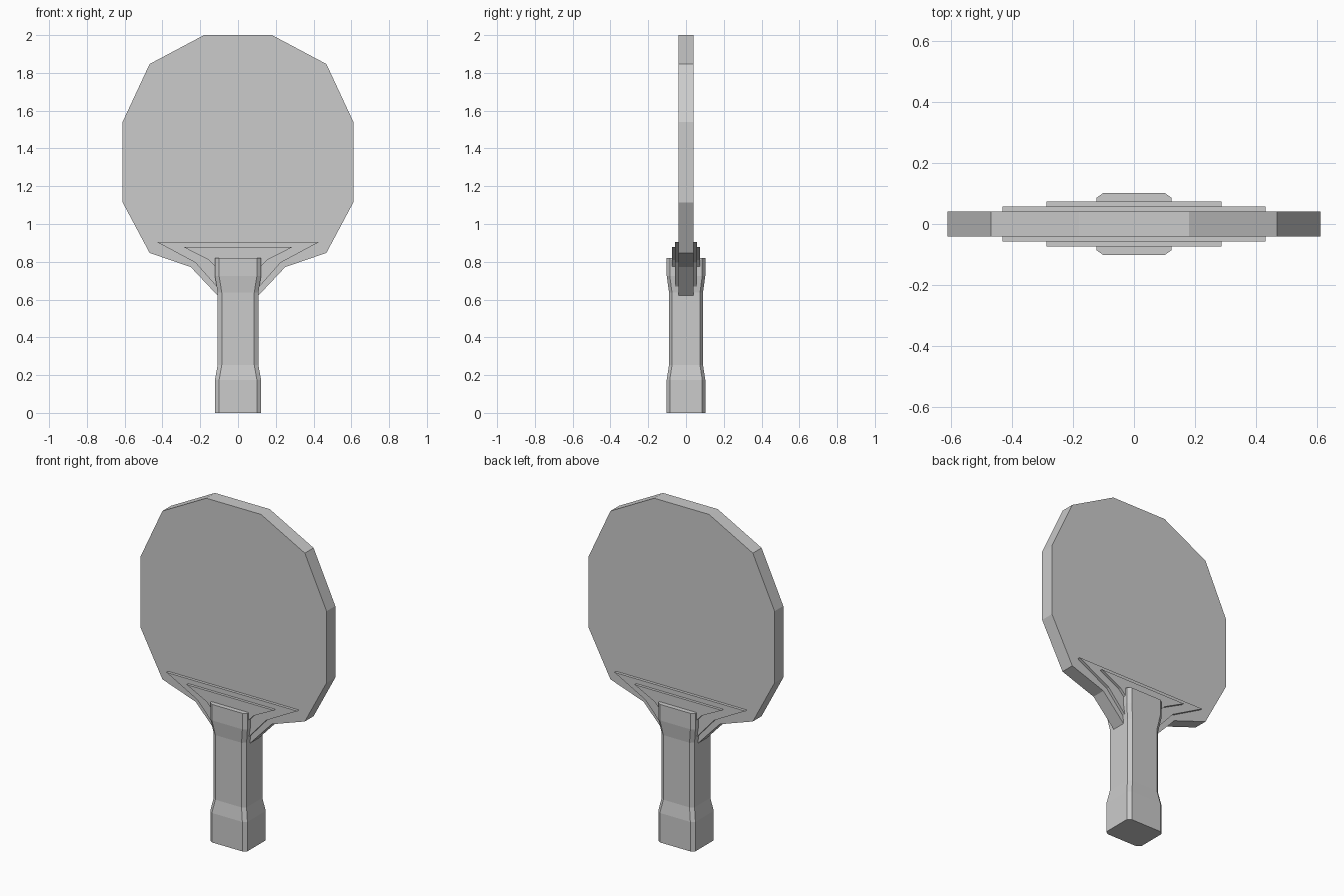
import bpy, bmesh

if "Cube" in bpy.data.objects:
    bpy.data.objects.remove(bpy.data.objects["Cube"])


def make_object(name, bm):
    bmesh.ops.recalc_face_normals(bm, faces=bm.faces)
    mesh = bpy.data.meshes.new(name)
    bm.to_mesh(mesh)
    bm.free()
    obj = bpy.data.objects.new(name, mesh)
    bpy.context.collection.objects.link(obj)
    return obj


def loft(name, rings):
    """Closed solid skinned through equal-length rings of points."""
    bm = bmesh.new()
    rows = [[bm.verts.new(p) for p in ring] for ring in rings]
    n = len(rows[0])
    for a, b in zip(rows, rows[1:]):
        for i in range(n):
            j = (i + 1) % n
            bm.faces.new((a[i], a[j], b[j], b[i]))
    bm.faces.new(rows[0])
    bm.faces.new(rows[-1])
    return make_object(name, bm)


def plate(name, half, depth):
    """Flat plate from the right half of its x-z outline, mirrored in x."""
    outline = half + [(-x, z) for x, z in reversed(half)]
    return loft(name, [[(x, y, z) for x, z in outline] for y in (-depth, depth)])


# Paddle blade with its neck
plate("blade", [(0.18, 2.0), (0.468, 1.847), (0.611, 1.54), (0.611, 1.115),
                (0.468, 0.847), (0.25, 0.772), (0.105, 0.618)], 0.041)

# Stepped reinforcing plates where the blade meets the handle
plate("outer_throat_plate", [(0.43, 0.905), (0.225, 0.795), (0.105, 0.66)], 0.058)
plate("inner_throat_plate", [(0.287, 0.877), (0.155, 0.81), (0.112, 0.765)], 0.074)


# Grip: chamfered rectangular section, flared at both ends
def section(z, hx, hy, cx, cy):
    return [(sx * x, sy * y, z) for sx, sy, x, y in (
        (1, -1, cx, hy), (1, -1, hx, cy), (1, 1, hx, cy), (1, 1, cx, hy),
        (-1, 1, cx, hy), (-1, 1, hx, cy), (-1, -1, hx, cy), (-1, -1, cx, hy))]


wide = (0.122, 0.102, 0.1, 0.086)
slim = (0.108, 0.09, 0.086, 0.074)
levels = [(0, wide), (0.175, wide), (0.253, slim),
          (0.637, slim), (0.725, wide), (0.82, wide)]
loft("handle", [section(z, *size) for z, size in levels])
